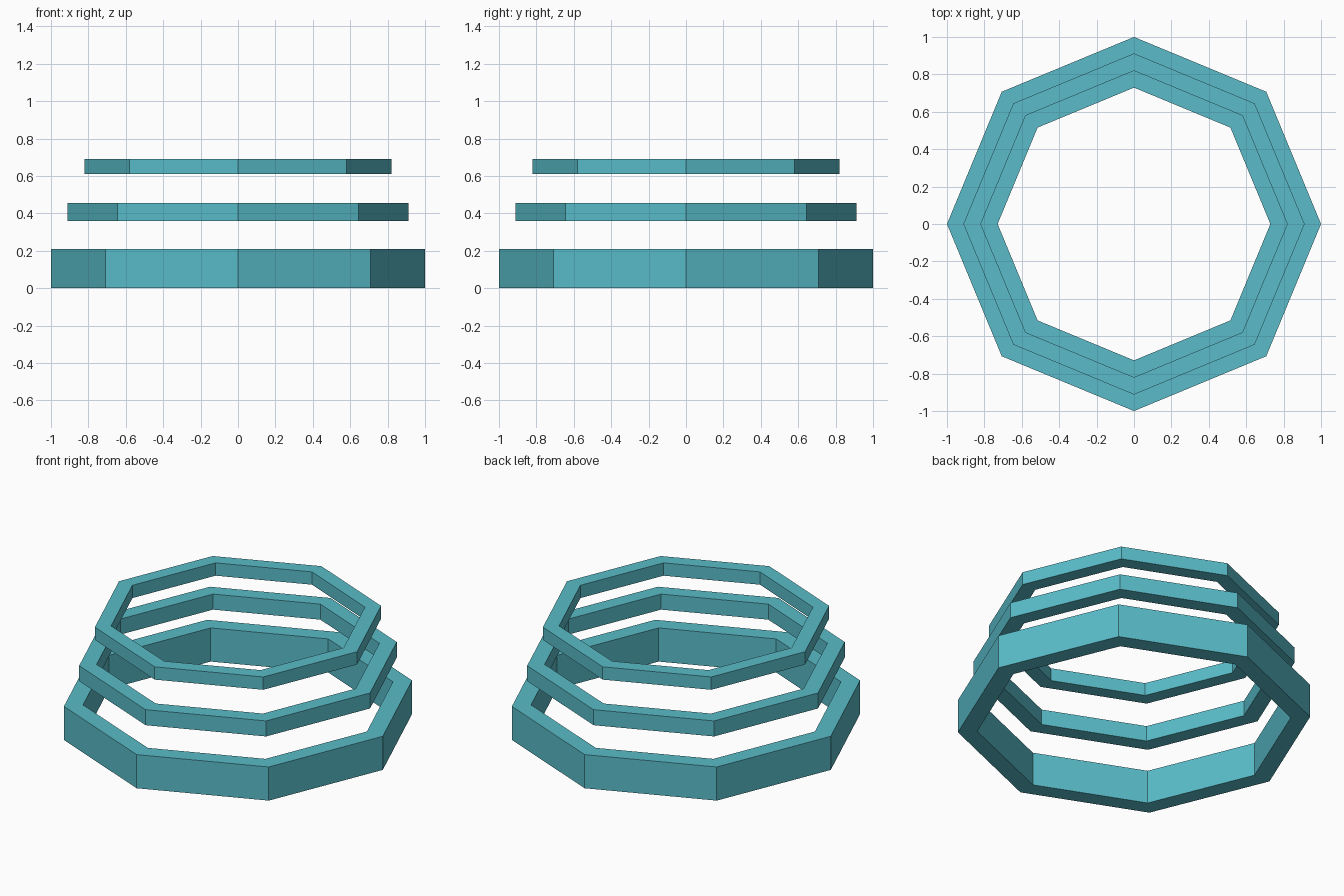
import bpy, bmesh
from math import cos, sin, tau

if "Cube" in bpy.data.objects:
    bpy.data.objects.remove(bpy.data.objects["Cube"])

SIDES = 8

mat = bpy.data.materials.new("teal")
mat.diffuse_color = (0.10, 0.50, 0.58, 1)
mat.use_nodes = True
mat.node_tree.nodes["Principled BSDF"].inputs["Base Color"].default_value = mat.diffuse_color


def ring(name, outer, inner, z0, z1):
    """Flat-sided octagonal ring with a rectangular cross-section."""
    bm = bmesh.new()
    profile = [(outer, z0), (outer, z1), (inner, z1), (inner, z0)]
    loops = [[bm.verts.new((r * cos(tau * i / SIDES), r * sin(tau * i / SIDES), z))
              for r, z in profile] for i in range(SIDES)]
    for i in range(SIDES):
        a, b = loops[i], loops[(i + 1) % SIDES]
        for j in range(4):
            k = (j + 1) % 4
            bm.faces.new((a[j], b[j], b[k], a[k]))
    bmesh.ops.recalc_face_normals(bm, faces=bm.faces)
    mesh = bpy.data.meshes.new(name)
    bm.to_mesh(mesh)
    bm.free()
    mesh.materials.append(mat)
    obj = bpy.data.objects.new(name, mesh)
    bpy.context.collection.objects.link(obj)


# Three stacked floating rings, shrinking upwards
ring("bottom_ring", 1.0, 0.89, 0.0, 0.21)
ring("middle_ring", 0.912, 0.812, 0.36, 0.457)
ring("top_ring", 0.822, 0.729, 0.61, 0.69)
